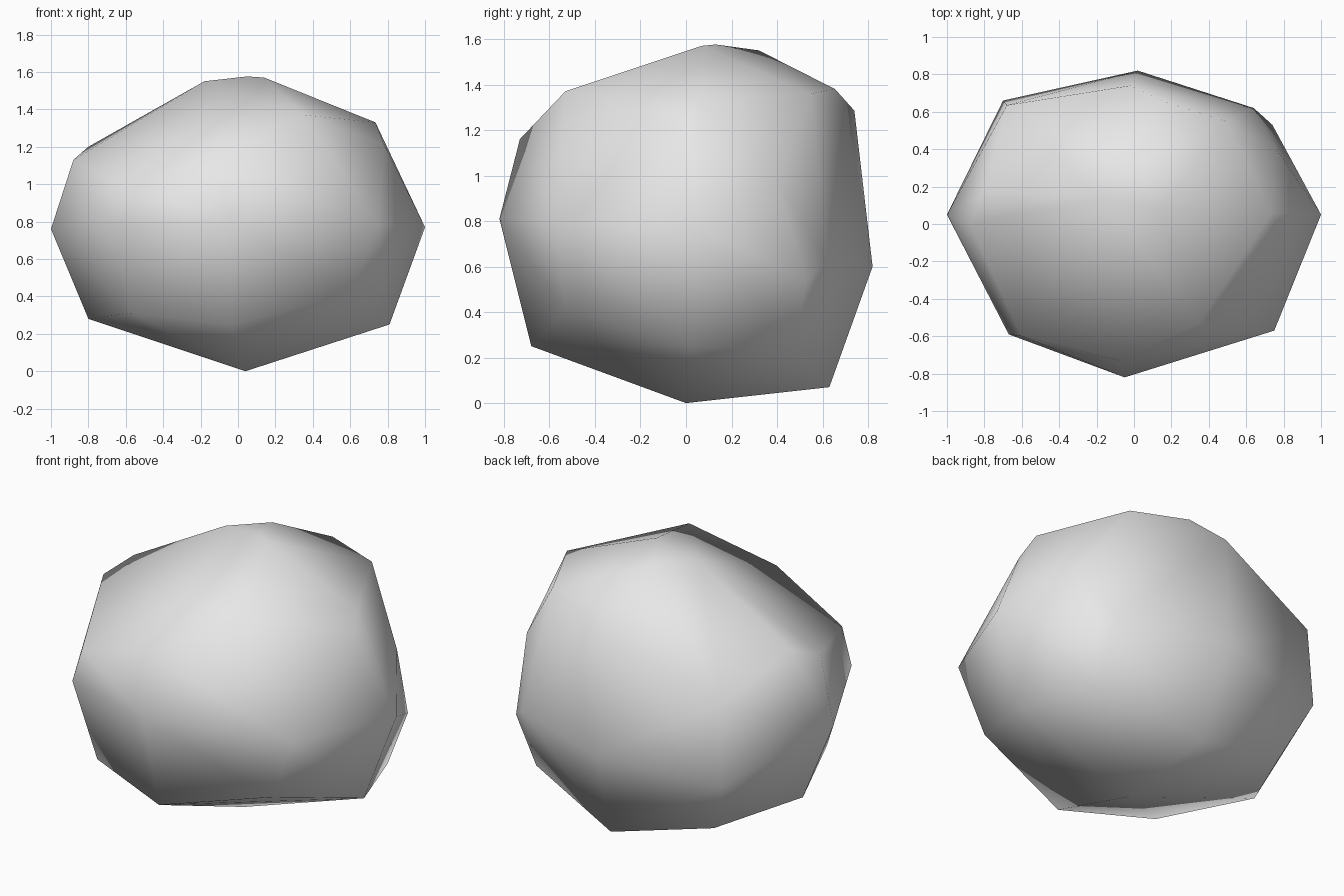
import bpy
import bmesh

# Remove the default object
default = bpy.data.objects.get("Cube")
if default:
    bpy.data.objects.remove(default, do_unlink=True)

# Plain stone colour
stone = bpy.data.materials.new("stone_grey")
stone.use_nodes = True
grey = (0.8, 0.8, 0.8, 1)
stone.diffuse_color = grey
stone.node_tree.nodes["Principled BSDF"].inputs["Base Color"].default_value = grey

# Boulder corners, grouped in rings from the ground up
base_point = [(.04, 0, 0)]
lower_ring = [
    (.81, .02, .25), (.65, .47, .24), (.05, .63, .07), (-.56, .54, .22),
    (-.8, .05, .28), (-.57, -.5, .31), (-.04, -.68, .25), (.6, -.53, .41),
]
middle_ring = [
    (1, .05, .77), (.74, .53, .54), (.64, .62, .62), (.76, .4, .97),
    (.02, .82, .6), (-.7, .66, .55), (-1, .05, .76), (-.67, -.59, .78),
    (-.05, -.82, .81), (.75, -.57, .79),
]
upper_ring = [
    (.78, -.03, 1.215), (.735, .06, 1.33), (.49, .55, 1.36), (.16, .655, 1.38),
    (-.02, .74, 1.285), (-.68, .635, 1.02), (-.8, .17, 1.2), (-.88, 0, 1.13),
    (-.6, -.6, .99), (-.08, -.73, 1.16), (.35, -.53, 1.37),
]
crown = [(.14, .07, 1.57), (.05, .13, 1.576), (0, .32, 1.55), (-.18, .14, 1.55)]


def build_boulder(name, points, material):
    """Wrap the corner points in a closed faceted skin."""
    bm = bmesh.new()
    for point in points:
        bm.verts.new(point)
    bmesh.ops.convex_hull(bm, input=bm.verts[:])
    loose = [v for v in bm.verts if not v.link_faces]
    bmesh.ops.delete(bm, geom=loose, context="VERTS")
    bmesh.ops.recalc_face_normals(bm, faces=bm.faces[:])
    for face in bm.faces:
        face.smooth = True
    mesh = bpy.data.meshes.new(name)
    bm.to_mesh(mesh)
    bm.free()
    mesh.materials.append(material)
    boulder = bpy.data.objects.new(name, mesh)
    bpy.context.collection.objects.link(boulder)
    return boulder


build_boulder("boulder", base_point + lower_ring + middle_ring + upper_ring + crown, stone)
